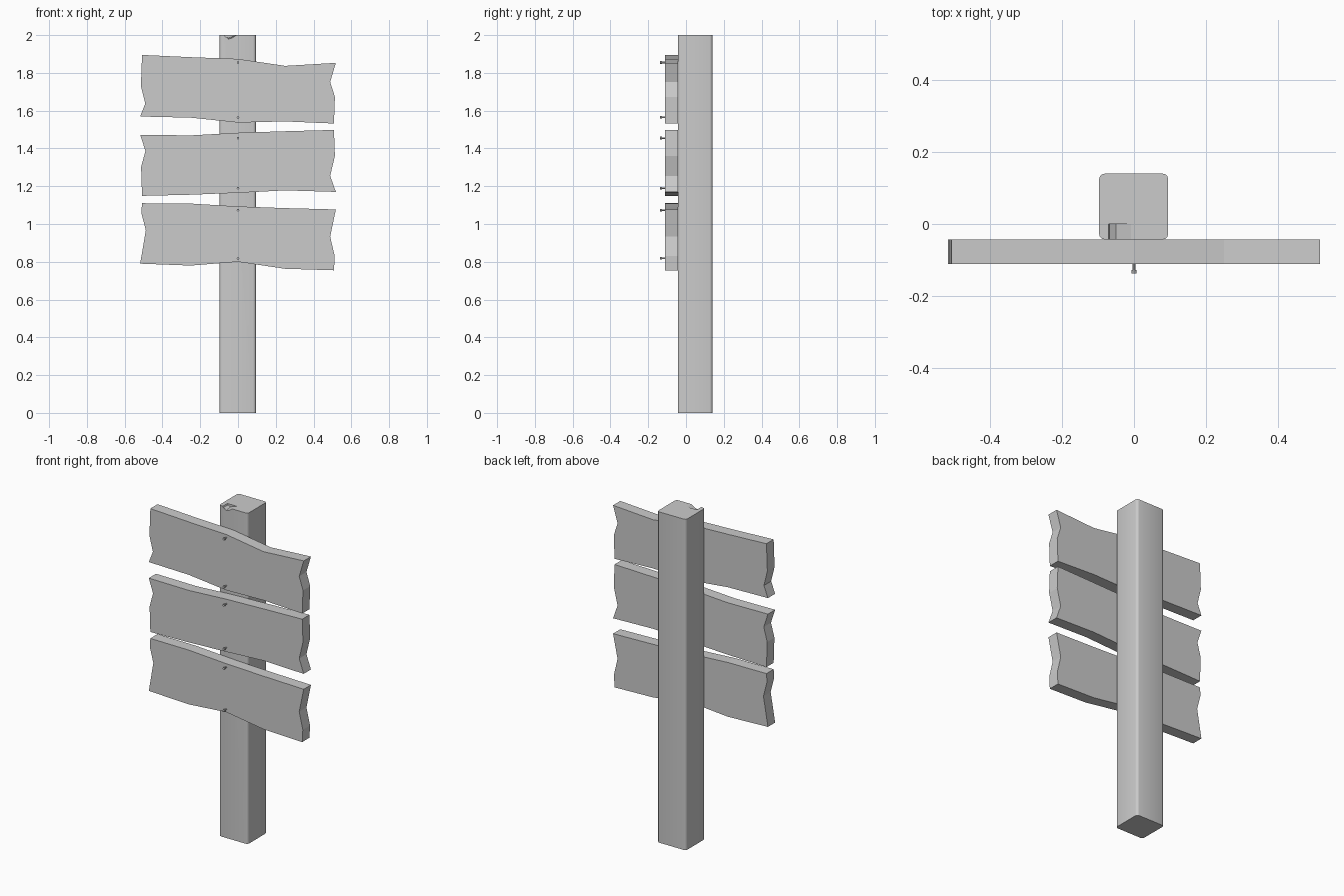
import bpy, bmesh, math

if "Cube" in bpy.data.objects:
    bpy.data.objects.remove(bpy.data.objects["Cube"])

def prism(name, outline, y0, y1):
    """Extrude an (x, z) outline from y0 to y1."""
    bm = bmesh.new()
    face = bm.faces.new([bm.verts.new((x, y0, z)) for x, z in outline])
    ext = bmesh.ops.extrude_face_region(bm, geom=[face])
    for v in ext["geom"]:
        if isinstance(v, bmesh.types.BMVert):
            v.co.y = y1
    bmesh.ops.recalc_face_normals(bm, faces=bm.faces[:])
    mesh = bpy.data.meshes.new(name)
    bm.to_mesh(mesh)
    bm.free()
    ob = bpy.data.objects.new(name, mesh)
    bpy.context.collection.objects.link(ob)
    return ob

# Post with rounded upright edges
bm = bmesh.new()
bmesh.ops.create_cube(bm, size=1)
for v in bm.verts:
    v.co.x = v.co.x * 0.192 - 0.001
    v.co.y = v.co.y * 0.183 + 0.0485
    v.co.z = v.co.z * 2 + 1
upright = [e for e in bm.edges if abs(e.verts[0].co.z - e.verts[1].co.z) > 1]
bmesh.ops.bevel(bm, geom=upright, offset=0.015, segments=3, profile=0.5, affect='EDGES')
mesh = bpy.data.meshes.new("post")
bm.to_mesh(mesh)
bm.free()
post = bpy.data.objects.new("post", mesh)
bpy.context.collection.objects.link(post)

# Chipped notch in the top front edge of the post
cutter = prism("notch_cutter", [(-0.08, 2.02), (-0.068, 1.992), (-0.05, 1.97),
                                (-0.008, 2.0), (0.01, 2.02)], -0.1, 0.0)
for v in cutter.data.vertices:      # narrow towards the inside
    if v.co.y > -0.05 and v.co.z < 1.98:
        v.co.z += 0.015
cutter.hide_render = True
cutter.hide_set(True)
cut = post.modifiers.new("notch", 'BOOLEAN')
cut.operation = 'DIFFERENCE'
cut.object = cutter
cut.solver = 'EXACT'
bpy.context.view_layer.objects.active = post
post.select_set(True)
bpy.ops.object.shade_smooth_by_angle(angle=math.radians(35))

# Planks with broken ends: outlines run clockwise from the top left
planks = {
    "top_plank": [(-.508, 1.895), (-.25, 1.883), (0, 1.874), (.25, 1.837), (.518, 1.853),
                  (.488, 1.752), (.513, 1.673), (.508, 1.532), (.25, 1.543), (0, 1.537),
                  (-.25, 1.563), (-.518, 1.569), (-.491, 1.638), (-.514, 1.73)],
    "middle_plank": [(-.518, 1.472), (-.25, 1.469), (0, 1.483), (.25, 1.491), (.508, 1.498),
                     (.513, 1.36), (.488, 1.255), (.518, 1.17), (.25, 1.178), (0, 1.165),
                     (-.25, 1.155), (-.508, 1.149), (-.513, 1.302), (-.49, 1.387)],
    "bottom_plank": [(-.508, 1.11), (-.25, 1.108), (0, 1.093), (.25, 1.084), (.518, 1.077),
                     (.488, .933), (.512, .83), (.508, .755), (.25, .763), (0, .80),
                     (-.25, .78), (-.518, .79), (-.488, .967), (-.512, 1.06)],
}
for name, outline in planks.items():
    prism(name, outline, -0.112, -0.043)

# Nails: thin shank and wider head, two per plank
def cylinder(name, radius, y0, y1, z):
    ring = [(radius * math.cos(a * math.pi / 4), z + radius * math.sin(a * math.pi / 4))
            for a in range(8)]
    return prism(name, ring, y0, y1)

for i, z in enumerate((1.855, 1.565, 1.455, 1.19, 1.073, 0.818), 1):
    cylinder(f"nail_shank_{i}", 0.004, -0.132, -0.10, z)
    cylinder(f"nail_head_{i}", 0.007, -0.138, -0.128, z)
